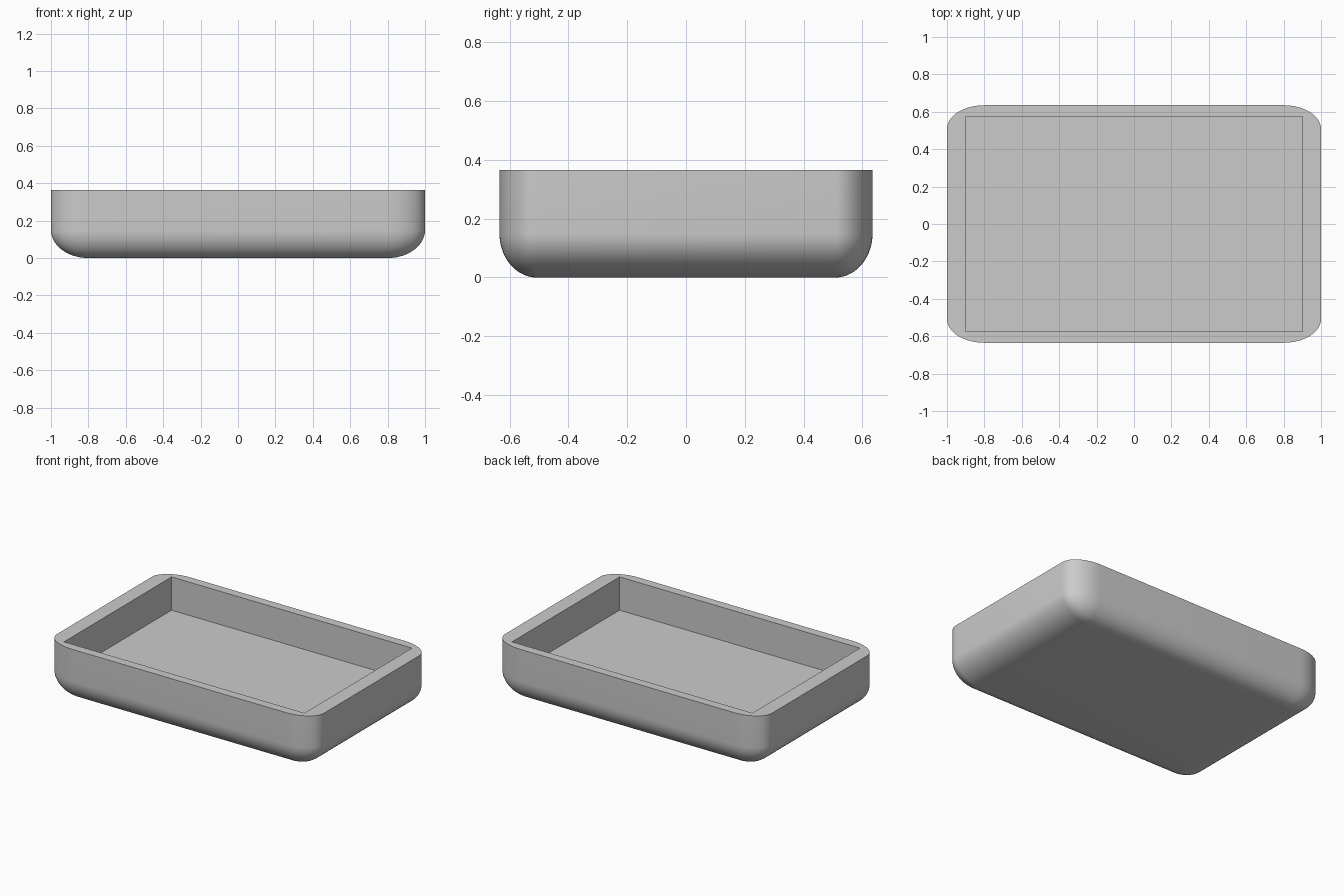
import bpy, bmesh, math

if "Cube" in bpy.data.objects:
    bpy.data.objects.remove(bpy.data.objects["Cube"])

HX, HY, TOP = 1.0, 0.635, 0.365        # outer half sizes and height
RX, RY, RZ = 0.2, 0.127, 0.15          # corner radii per axis
IX, IY, FLOOR = 0.9, 0.575, 0.14       # inner half sizes and floor height
SEG = 14

grey = bpy.data.materials.new("light_grey")
grey.diffuse_color = (0.6, 0.6, 0.6, 1)
grey.use_nodes = True
grey.node_tree.nodes["Principled BSDF"].inputs["Base Color"].default_value = grey.diffuse_color

bm = bmesh.new()


def rounded_ring(f, z):
    """Rounded rectangle with its corner radii scaled by f."""
    ring = []
    for k, (sx, sy) in enumerate([(1, 1), (-1, 1), (-1, -1), (1, -1)]):
        for i in range(SEG + 1):
            a = math.pi / 2 * (k + i / SEG)
            ring.append(bm.verts.new((sx * (HX - RX) + RX * f * math.cos(a),
                                      sy * (HY - RY) + RY * f * math.sin(a), z)))
    return ring


def bridge(a, b):
    n = len(a)
    for i in range(n):
        j = (i + 1) % n
        bm.faces.new((a[i], a[j], b[j], b[i]))


def rectangle(z):
    return [bm.verts.new((sx * IX, sy * IY, z))
            for sx, sy in [(1, 1), (-1, 1), (-1, -1), (1, -1)]]


# Outer shell: rounded underside, then straight walls
rings = []
for i in range(SEG + 1):
    t = math.pi / 2 * i / SEG
    rings.append(rounded_ring(math.sin(t), RZ * (1 - math.cos(t))))
rings.append(rounded_ring(1, TOP))
for lower, upper in zip(rings, rings[1:]):
    bridge(lower, upper)
bm.faces.new(rings[0][::-1])

# Square-cornered recess
rim, floor = rectangle(TOP), rectangle(FLOOR)
bridge(floor[::-1], rim[::-1])
bm.faces.new(floor)

# Flat rim: corner fans joined by side strips
outer, n = rings[-1], SEG + 1
for k in range(4):
    for i in range(SEG):
        bm.faces.new((outer[k * n + i], outer[k * n + i + 1], rim[k]))
    m = (k + 1) % 4
    bm.faces.new((outer[k * n + SEG], outer[m * n], rim[m], rim[k]))

bmesh.ops.remove_doubles(bm, verts=bm.verts, dist=1e-5)
bmesh.ops.recalc_face_normals(bm, faces=bm.faces)

mesh = bpy.data.meshes.new("tray")
bm.to_mesh(mesh)
bm.free()
mesh.materials.append(grey)
tray = bpy.data.objects.new("tray", mesh)
bpy.context.collection.objects.link(tray)
bpy.context.view_layer.objects.active = tray
tray.select_set(True)
bpy.ops.object.shade_smooth_by_angle(angle=math.radians(30))
